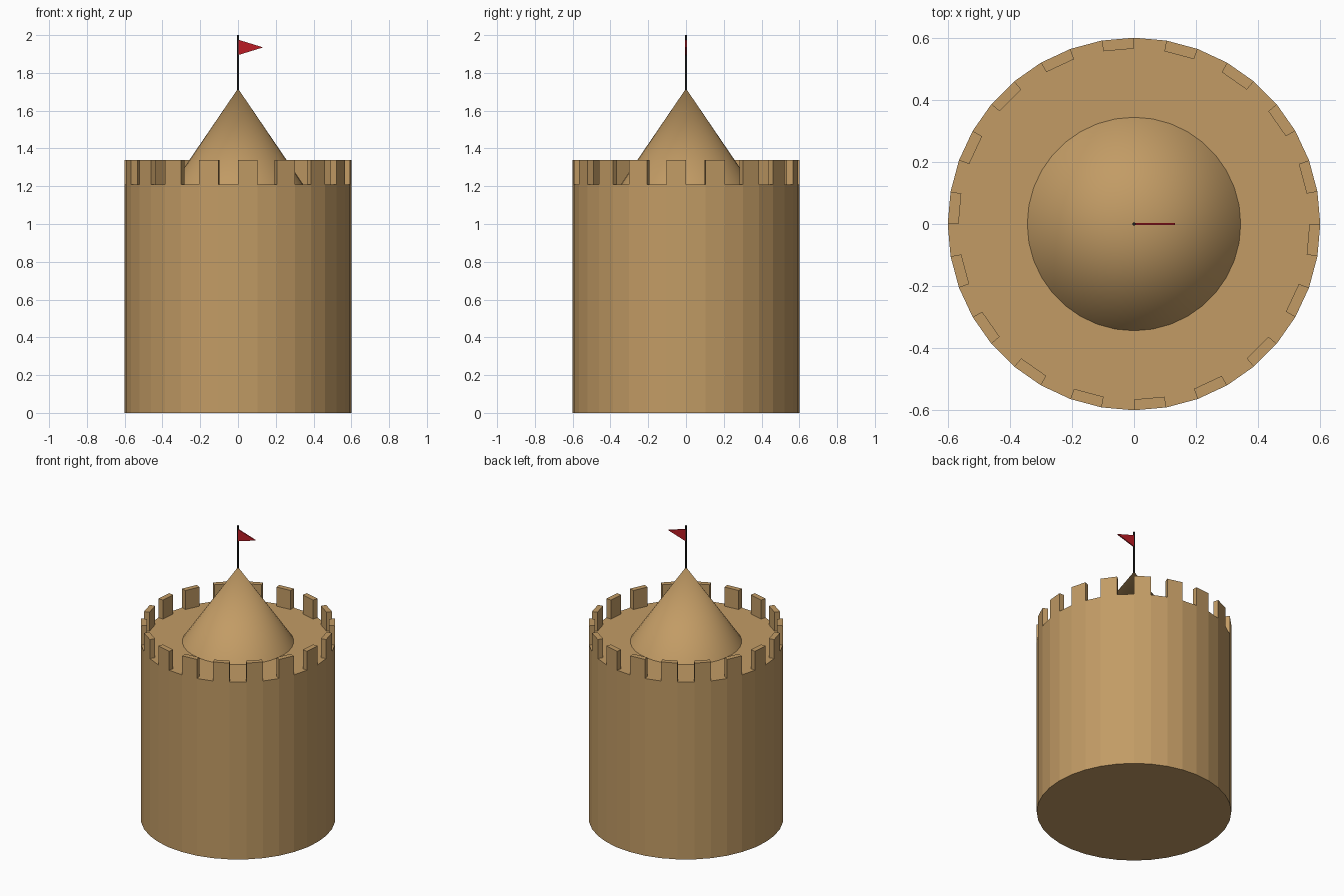
import bpy, bmesh, math
from mathutils import Matrix, Vector

if "Cube" in bpy.data.objects:
    bpy.data.objects.remove(bpy.data.objects["Cube"])

SIDES = 36
R, WALL_H, MERLON_H, WALL_T = 0.602, 1.21, 0.13, 0.035
ROOF_R, ROOF_TOP = 0.345, 1.717


def material(name, color):
    m = bpy.data.materials.new(name)
    m.diffuse_color = (*color, 1)
    m.use_nodes = True
    m.node_tree.nodes["Principled BSDF"].inputs["Base Color"].default_value = m.diffuse_color
    return m


def make(name, bm, mat):
    bmesh.ops.recalc_face_normals(bm, faces=bm.faces[:])
    me = bpy.data.meshes.new(name)
    bm.to_mesh(me)
    bm.free()
    me.materials.append(mat)
    ob = bpy.data.objects.new(name, me)
    bpy.context.collection.objects.link(ob)
    return ob


def cone(segments, r1, r2, z1, z2):
    bm = bmesh.new()
    bmesh.ops.create_cone(bm, cap_ends=True, segments=segments, radius1=r1, radius2=r2,
                          depth=z2 - z1, matrix=Matrix.Translation((0, 0, (z1 + z2) / 2)))
    bmesh.ops.remove_doubles(bm, verts=bm.verts[:], dist=1e-5)
    return bm


stone = material("sandstone", (0.54, 0.33, 0.13))
dark = material("dark_metal", (0.012, 0.012, 0.012))
red = material("red_cloth", (0.5, 0.012, 0.018))

# Tower: inset the top, then raise every other rim face as a merlon
bm = cone(SIDES, R, R, 0, WALL_H)
bm.normal_update()
top = max(bm.faces, key=lambda f: f.calc_center_median().z)
rim = bmesh.ops.inset_region(bm, faces=[top], thickness=WALL_T, use_even_offset=True)["faces"]


def sector(f):
    c = f.calc_center_median()
    return int(math.degrees(math.atan2(c.y, c.x)) % 360 // (360 / SIDES))


merlons = [f for f in rim if sector(f) % 2 == 1]
raised = bmesh.ops.extrude_discrete_faces(bm, faces=merlons)["faces"]
bmesh.ops.translate(bm, vec=(0, 0, MERLON_H), verts=list({v for f in raised for v in f.verts}))
make("tower", bm, stone)

# Conical roof
roof = make("roof", cone(SIDES, ROOF_R, 0, WALL_H, ROOF_TOP), stone)
bpy.context.view_layer.objects.active = roof
roof.select_set(True)
bpy.ops.object.shade_smooth_by_angle(angle=math.radians(35))

# Flag pole
make("flag_pole", cone(12, 0.005, 0.005, ROOF_TOP - 0.03, 2.0), dark)

# Pennant
bm = bmesh.new()
face = bm.faces.new([bm.verts.new(p) for p in
                     ((0, -0.004, 1.894), (0.133, -0.004, 1.935), (0, -0.004, 1.976))])
ext = bmesh.ops.extrude_face_region(bm, geom=[face])["geom"]
bmesh.ops.translate(bm, vec=Vector((0, 0.008, 0)),
                    verts=[g for g in ext if isinstance(g, bmesh.types.BMVert)])
# Restore the front side if the extrusion consumed it
bmesh.ops.holes_fill(bm, edges=bm.edges[:], sides=3)
make("flag", bm, red)
